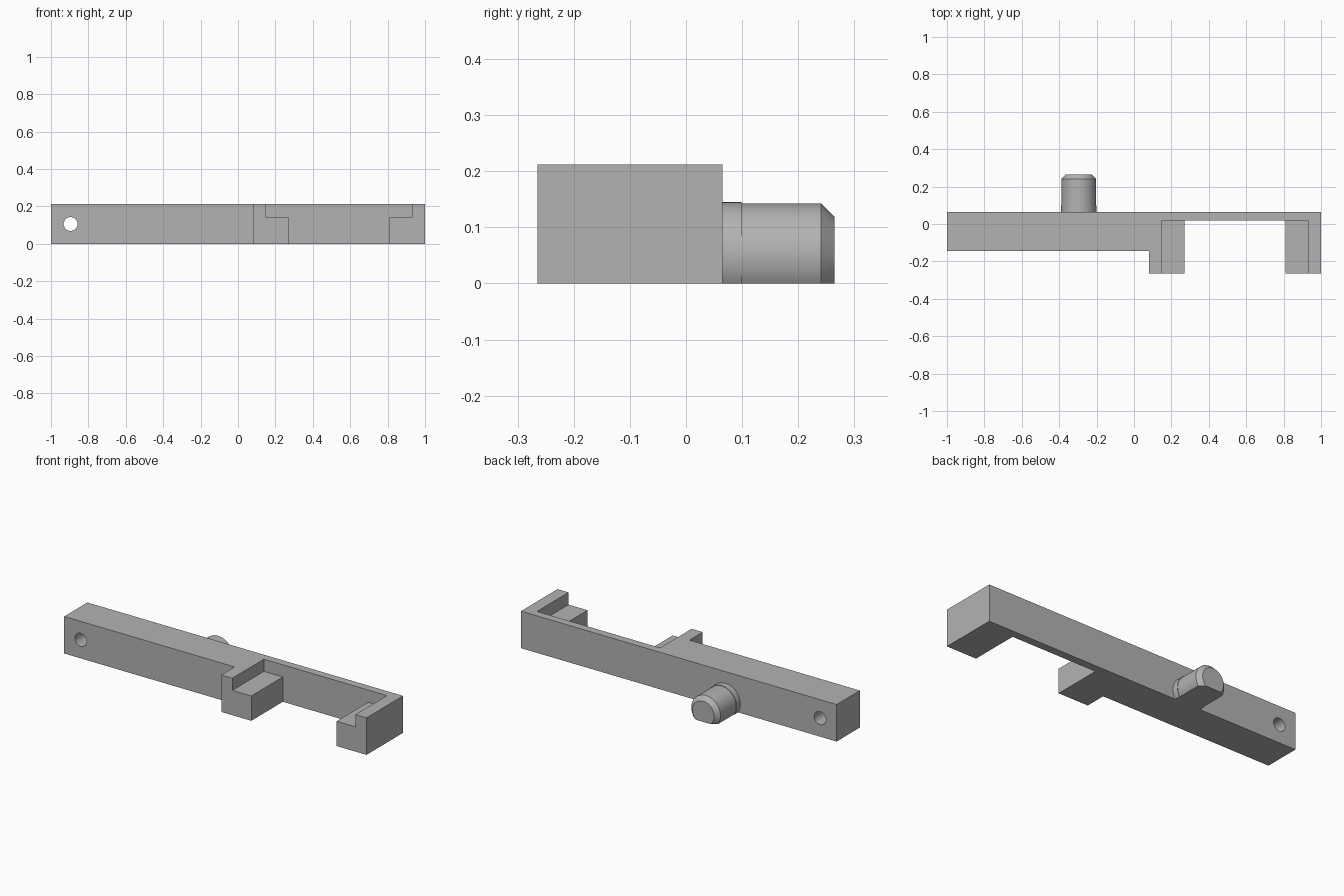
import bpy, bmesh, math
from mathutils import Matrix, Vector

cube = bpy.data.objects.get("Cube")
if cube:
    bpy.data.objects.remove(cube, do_unlink=True)

grey = bpy.data.materials.new("plain grey")
grey.use_nodes = True
colour = (0.45, 0.45, 0.45, 1)
grey.diffuse_color = colour
grey.node_tree.nodes["Principled BSDF"].inputs["Base Color"].default_value = colour

HEIGHT, STEP = 0.212, 0.142
FRONT, BACK = -0.265, 0.065


def finish(name, bm):
    bmesh.ops.recalc_face_normals(bm, faces=bm.faces)
    mesh = bpy.data.meshes.new(name)
    bm.to_mesh(mesh)
    bm.free()
    mesh.materials.append(grey)
    obj = bpy.data.objects.new(name, mesh)
    bpy.context.collection.objects.link(obj)
    return obj


def box(name, lo, hi):
    lo, hi = Vector(lo), Vector(hi)
    bm = bmesh.new()
    bmesh.ops.create_cube(bm, size=1, matrix=Matrix.Translation((lo + hi) / 2)
                          @ Matrix.Diagonal((*(hi - lo), 1)))
    return finish(name, bm)


def turned(name, x, z, profile, sides=64):
    """Solid of circular sections along y, from (y, radius) pairs."""
    bm = bmesh.new()
    rings = []
    for y, r in profile:
        angles = [2 * math.pi * i / sides for i in range(sides)]
        rings.append([bm.verts.new((x + r * math.cos(a), y, z + r * math.sin(a)))
                      for a in angles])
    for a, b in zip(rings, rings[1:]):
        for i in range(sides):
            j = (i + 1) % sides
            bm.faces.new((a[i], a[j], b[j], b[i]))
    bm.faces.new(rings[0])
    bm.faces.new(rings[-1])
    return finish(name, bm)


def cut(obj, cutter):
    cutter.hide_render = True
    mod = obj.modifiers.new("cut", "BOOLEAN")
    mod.operation, mod.solver, mod.object = "DIFFERENCE", "EXACT", cutter
    bpy.context.view_layer.objects.active = obj
    bpy.ops.object.modifier_apply(modifier=mod.name)
    bpy.data.objects.remove(cutter, do_unlink=True)


def smooth(obj):
    bpy.ops.object.select_all(action="DESELECT")
    obj.select_set(True)
    bpy.context.view_layer.objects.active = obj
    bpy.ops.object.shade_smooth_by_angle(angle=math.radians(25))


# Bar with two forward arms, extruded from its plan outline
outline = [(-1, BACK), (-1, -0.145), (0.08, -0.145), (0.08, FRONT), (0.27, FRONT),
           (0.27, 0.02), (0.81, 0.02), (0.81, FRONT), (1, FRONT), (1, BACK)]
bm = bmesh.new()
base = bm.faces.new([bm.verts.new((x, y, 0)) for x, y in outline])
top = bmesh.ops.extrude_face_region(bm, geom=[base])["geom"]
bmesh.ops.translate(bm, vec=(0, 0, HEIGHT),
                    verts=[v for v in top if isinstance(v, bmesh.types.BMVert)])
bar = finish("bar_with_arms", bm)

# Ledges on the facing sides of the arms, and the end hole
cut(bar, box("ledge_cutter", (0.15, FRONT - 0.1, STEP), (0.93, 0.02, HEIGHT + 0.1)))
cut(bar, turned("hole_cutter", -0.895, HEIGHT / 2, [(-0.3, 0.037), (0.2, 0.037)], 48))
smooth(bar)

# Chamfered peg with a slight collar, flattened level with the underside
peg = turned("back_peg", -0.295, 0.05,
             [(BACK - 0.01, 0.095), (0.099, 0.095), (0.099, 0.0925),
              (0.241, 0.0925), (0.265, 0.069)])
cut(peg, box("flat_cutter", (-0.6, -0.1, -0.3), (0, 0.4, 0)))
smooth(peg)
